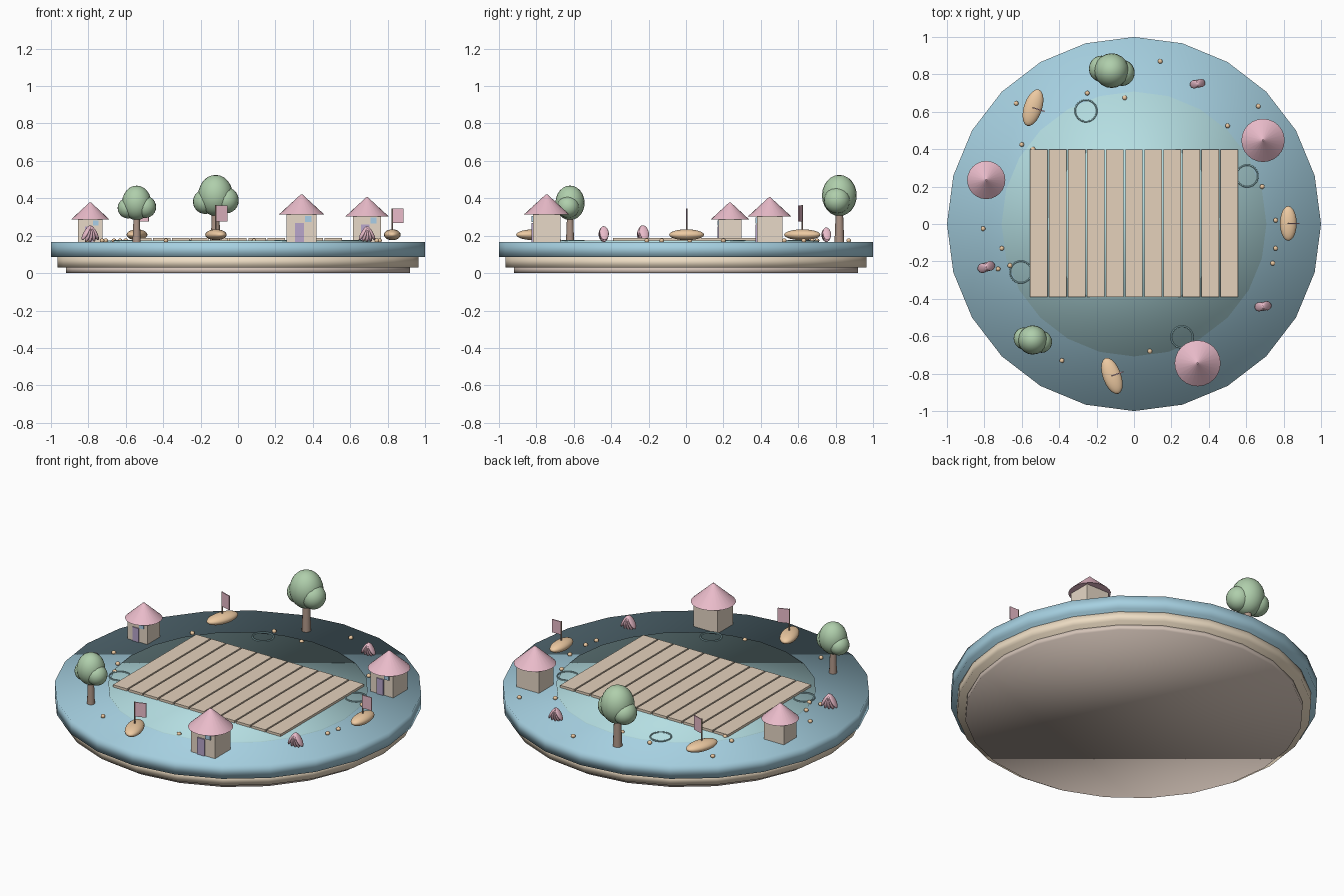
import bpy
from math import radians, sin, cos, pi
from mathutils import Matrix, Vector

if "Cube" in bpy.data.objects:
    bpy.data.objects.remove(bpy.data.objects["Cube"])

TOP = 0.167   # height of the island surface


def mat(name, r, g, b):
    m = bpy.data.materials.new(name)
    m.diffuse_color = (r, g, b, 1)
    m.use_nodes = True
    m.node_tree.nodes["Principled BSDF"].inputs["Base Color"].default_value = m.diffuse_color
    return m


BLUE = mat("blue", .38, .63, .75)
LAGOON = mat("lagoon", .46, .73, .76)
RIPPLE = mat("ripple", .36, .62, .66)
SAND = mat("sand", .85, .72, .55)
UNDER = mat("underside", .66, .55, .48)
WOOD = mat("wood", .78, .64, .50)
PINK = mat("pink", .82, .50, .59)
ORANGE = mat("orange", .85, .59, .36)
GREEN = mat("green", .43, .62, .41)
TRUNK = mat("trunk", .42, .30, .24)
PURPLE = mat("purple", .48, .38, .60)
GLASS = mat("glass", .40, .62, .80)
WALL = mat("wall", .80, .69, .57)


def finish(name, m, smooth=None):
    o = bpy.context.object
    o.name = name
    o.data.materials.append(m)
    if smooth == "all":
        bpy.ops.object.shade_smooth()
    elif smooth == "angle":
        bpy.ops.object.shade_smooth_by_angle(angle=radians(40))
    return o


def box(name, loc, size, m, rot=0):
    bpy.ops.mesh.primitive_cube_add(size=1, location=loc, rotation=(0, 0, rot))
    o = finish(name, m)
    o.scale = size
    return o


def cone(name, x, y, z0, z1, r0, r1, m, n=24, smooth="angle", turn=0):
    bpy.ops.mesh.primitive_cone_add(vertices=n, radius1=r0, radius2=r1, depth=z1 - z0,
                                    location=(x, y, (z0 + z1) / 2), rotation=(0, 0, turn))
    return finish(name, m, smooth)


def ball(name, loc, size, m, rot=(0, 0, 0), n=20):
    bpy.ops.mesh.primitive_uv_sphere_add(segments=n, ring_count=n // 2 + 2, radius=1,
                                         location=loc, rotation=rot)
    o = finish(name, m, "all")
    o.scale = size
    return o


# Stepped 24-sided base and lagoon
cone("base_underside", 0, 0, 0, .032, .92, .92, UNDER, smooth="all")
cone("base_sand", 0, 0, .03, .088, .966, .966, SAND, smooth="all")
cone("base_water", 0, 0, .086, TOP, 1, 1, BLUE, smooth="all")
cone("lagoon", 0, 0, .15, .173, .708, .708, LAGOON, smooth="all")

# Deck planks
for i in range(11):
    box(f"deck_plank_{i}", ((i - 5) * .102, .004, .179), (.093, .79, .016), WOOD)

# Ripple rings on the lagoon
for i in range(4):
    a = radians(23 + 90 * i)
    bpy.ops.mesh.primitive_torus_add(location=(.657 * cos(a), .657 * sin(a), .174),
                                     major_radius=.058, minor_radius=.004,
                                     major_segments=24, minor_segments=6)
    finish(f"ripple_{i}", RIPPLE, "all")


# Huts with conical roofs
def hut(x, y, s):
    box("hut_wall", (x, y, TOP + .075 * s), (.16 * s, .146 * s, .15 * s), WALL)
    cone("hut_roof", x, y, TOP + .145 * s, TOP + .254 * s, .123 * s, .004, PINK)
    f = y - .074 * s
    box("hut_door", (x - .01 * s, f, TOP + .05 * s), (.048 * s, .012 * s, .1 * s), PURPLE)
    box("hut_window", (x + .036 * s, f, TOP + .122 * s), (.034 * s, .012 * s, .034 * s), GLASS)


hut(.34, -.745, 1)
hut(.69, .447, .94)
hut(-.79, .235, .83)


# Trees with three-lobed crowns
def tree(x, y, s):
    cone("tree_trunk", x, y, TOP, TOP + .2 * s, .026 * s, .018 * s, TRUNK, n=12)
    ball("tree_crown", (x, y, TOP + .248 * s), (.093 * s, .093 * s, .11 * s), GREEN)
    ball("tree_crown_left", (x - .055 * s, y + .01 * s, TOP + .215 * s),
         (.066 * s, .07 * s, .066 * s), GREEN)
    ball("tree_crown_right", (x + .056 * s, y - .012 * s, TOP + .222 * s),
         (.068 * s, .07 * s, .07 * s), GREEN)


tree(-.12, .82, 1)
tree(-.542, -.62, .84)


# Boats with mast and flag
def boat(x, y, turn, s):
    a = radians(turn)
    ball("boat_hull", (x, y, .205), (.046 * s, .096 * s, .029), ORANGE, (0, 0, a))
    cone("boat_mast", x, y, .21, TOP + .185 * s, .004, .004, TRUNK, n=8)
    box("boat_flag", (x + .032 * s * cos(a), y + .032 * s * sin(a), TOP + .143 * s),
        (.06 * s, .006, .08 * s), PINK, a)


boat(.825, .003, 0, .97)
boat(-.118, -.812, 20, 1.06)
boat(-.54, .622, -18, 1.06)


# Shells: ribs fanning down from a common tip
def shell(x, y, turn, s):
    base = Matrix.Translation((x, y, TOP + .088 * s)) @ Matrix.Rotation(radians(turn), 4, 'Z')
    for i in range(-2, 3):
        a = radians(15 * i)
        m = base @ Matrix.Rotation(-a, 4, 'Y')
        h = .045 * s
        o = ball("shell_rib", m @ Vector((0, 0, -h)), (.012 * s, .026 * s, h), PINK,
                 m.to_euler(), n=12)


shell(-.79, -.23, 17, 1)
shell(.69, -.44, 8, .95)
shell(.34, .75, 10, .87)

# Pebbles scattered along the shore
pebbles = [(.14, .87), (-.25, .70), (-.05, .675), (-.63, .645), (-.6, .425), (-.54, .40),
           (.50, .525), (.665, .63), (.685, .20), (.757, .02), (.757, -.13), (.742, -.21),
           (-.807, -.025), (-.707, -.13), (-.727, -.24), (-.663, -.222), (-.385, -.73),
           (.085, -.68)]
for i, (x, y) in enumerate(pebbles):
    ball(f"pebble_{i}", (x, y, .174), (.013, .013, .011), ORANGE, n=10)
